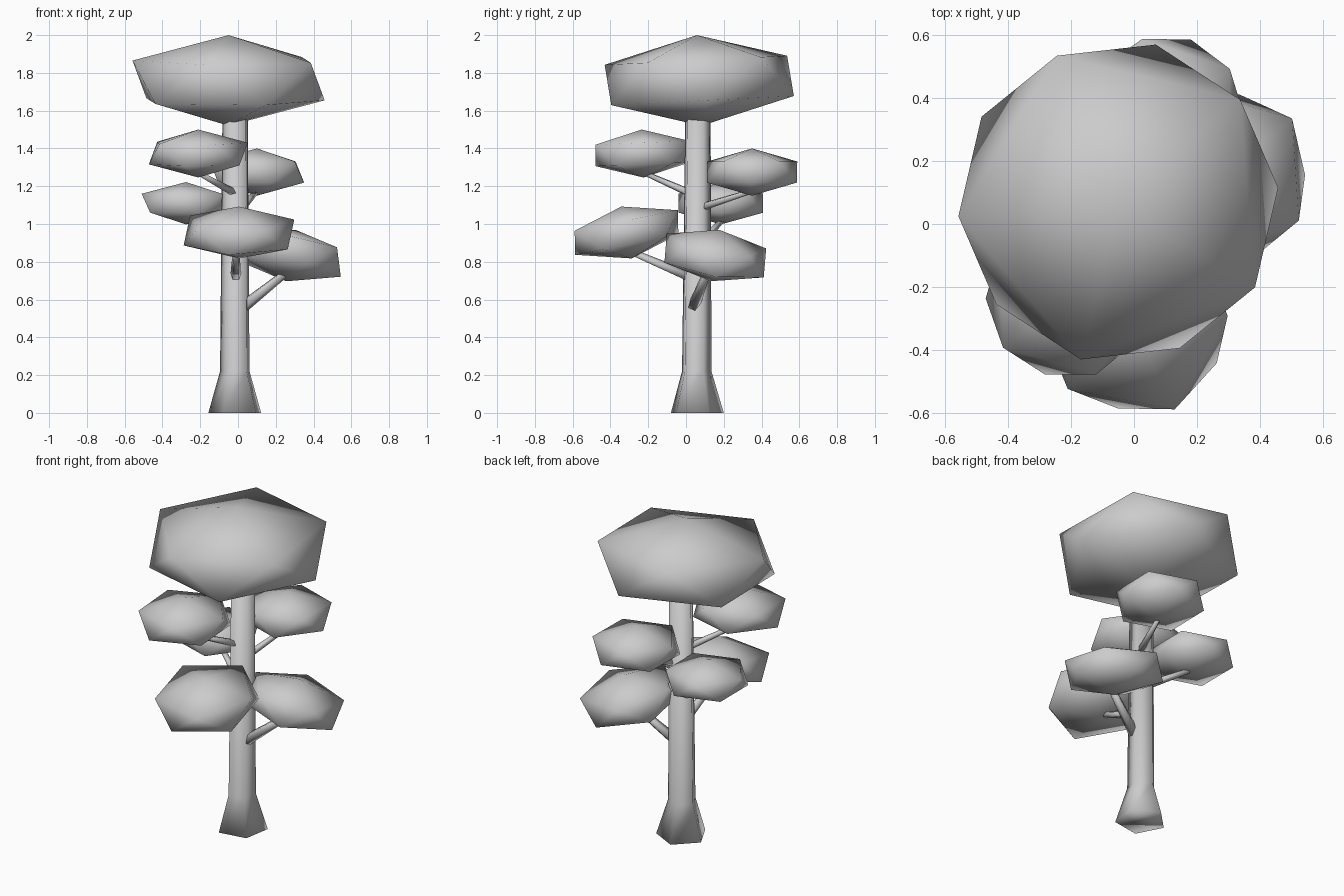
import bpy, bmesh, math
from mathutils import Matrix, Vector

old = bpy.data.objects.get("Cube")
if old:
    bpy.data.objects.remove(old)

# Single flat colour
grey = bpy.data.materials.new("plain_grey")
grey.use_nodes = True
GREY = (0.6, 0.6, 0.6, 1)
grey.diffuse_color = GREY
grey.node_tree.nodes["Principled BSDF"].inputs["Base Color"].default_value = GREY


def finish(name, bm):
    """Turn a bmesh into a smooth grey object."""
    bmesh.ops.recalc_face_normals(bm, faces=bm.faces)
    mesh = bpy.data.meshes.new(name)
    for f in bm.faces:
        f.smooth = True
    bm.to_mesh(mesh)
    bm.free()
    mesh.materials.append(grey)
    obj = bpy.data.objects.new(name, mesh)
    bpy.context.collection.objects.link(obj)
    return obj


def foliage(name, centre, ring, height, turn, lean=(0, 0)):
    """Flattened icosahedron, turned about z, then leaning outwards."""
    bm = bmesh.new()
    bmesh.ops.create_icosphere(bm, subdivisions=1, radius=1)
    wide = ring / 0.894
    tilt = Vector((0, 0, 1)).rotation_difference(Vector((*lean, 1)))
    bm.transform(Matrix.Translation(centre) @ tilt.to_matrix().to_4x4()
                 @ Matrix.Rotation(math.radians(turn), 4, 'Z')
                 @ Matrix.Diagonal((wide, wide, height, 1)))
    finish(name, bm)


def tube(name, stations, turn=0):
    """Five-sided tube through (centre, radius) stations."""
    bm = bmesh.new()
    axis = Vector(stations[-1][0]) - Vector(stations[0][0])
    rot = Vector((0, 0, 1)).rotation_difference(axis)
    rings = []
    for centre, radius in stations:
        ring = []
        for i in range(5):
            a = math.radians(turn + 72 * i)
            offset = rot @ Vector((math.cos(a), math.sin(a), 0)) * radius
            ring.append(bm.verts.new(Vector(centre) + offset))
        rings.append(ring)
    for low, high in zip(rings, rings[1:]):
        for i in range(5):
            j = (i + 1) % 5
            bm.faces.new((low[i], low[j], high[j], high[i]))
    bm.faces.new(rings[0][::-1])
    bm.faces.new(rings[-1])
    finish(name, bm)


# Trunk with flared foot
tube("trunk", [((-0.01, 0.053, 0), 0.149),
               ((-0.013, 0.053, 0.22), 0.083),
               ((-0.012, 0.06, 1.62), 0.071)], turn=27)

# Foliage clumps
foliage("crown_foliage", (-0.05, 0.07, 1.76), 0.51, 0.24, 40.5, (0, -0.05))
foliage("front_foliage", (0.005, -0.315, 0.955), 0.295, 0.14, 7, (0, -0.2))
foliage("left_foliage", (0.28, 0.155, 0.833), 0.28, 0.14, 39, (0.18, 0.16))
foliage("right_front_foliage", (-0.21, -0.23, 1.373), 0.262, 0.127, 2, (0, -0.04))
foliage("left_back_foliage", (0.1, 0.35, 1.275), 0.25, 0.125, 35)
foliage("right_back_foliage", (-0.275, 0.185, 1.11), 0.235, 0.112, 36)

# Branches
for name, start, end, radius in (
        ("front_branch", (-0.012, 0.03, 0.715), (-0.01, -0.31, 0.86), 0.03),
        ("left_branch", (0.03, 0.04, 0.565), (0.29, 0.12, 0.77), 0.033),
        ("right_front_branch", (-0.02, 0.02, 1.165), (-0.21, -0.22, 1.27), 0.022),
        ("left_back_branch", (0.02, 0.07, 1.085), (0.1, 0.35, 1.175), 0.022),
        ("right_back_branch", (-0.03, 0.07, 0.89), (-0.27, 0.2, 1.03), 0.024)):
    tube(name, [(start, radius), (end, radius * 0.6)], turn=18)
